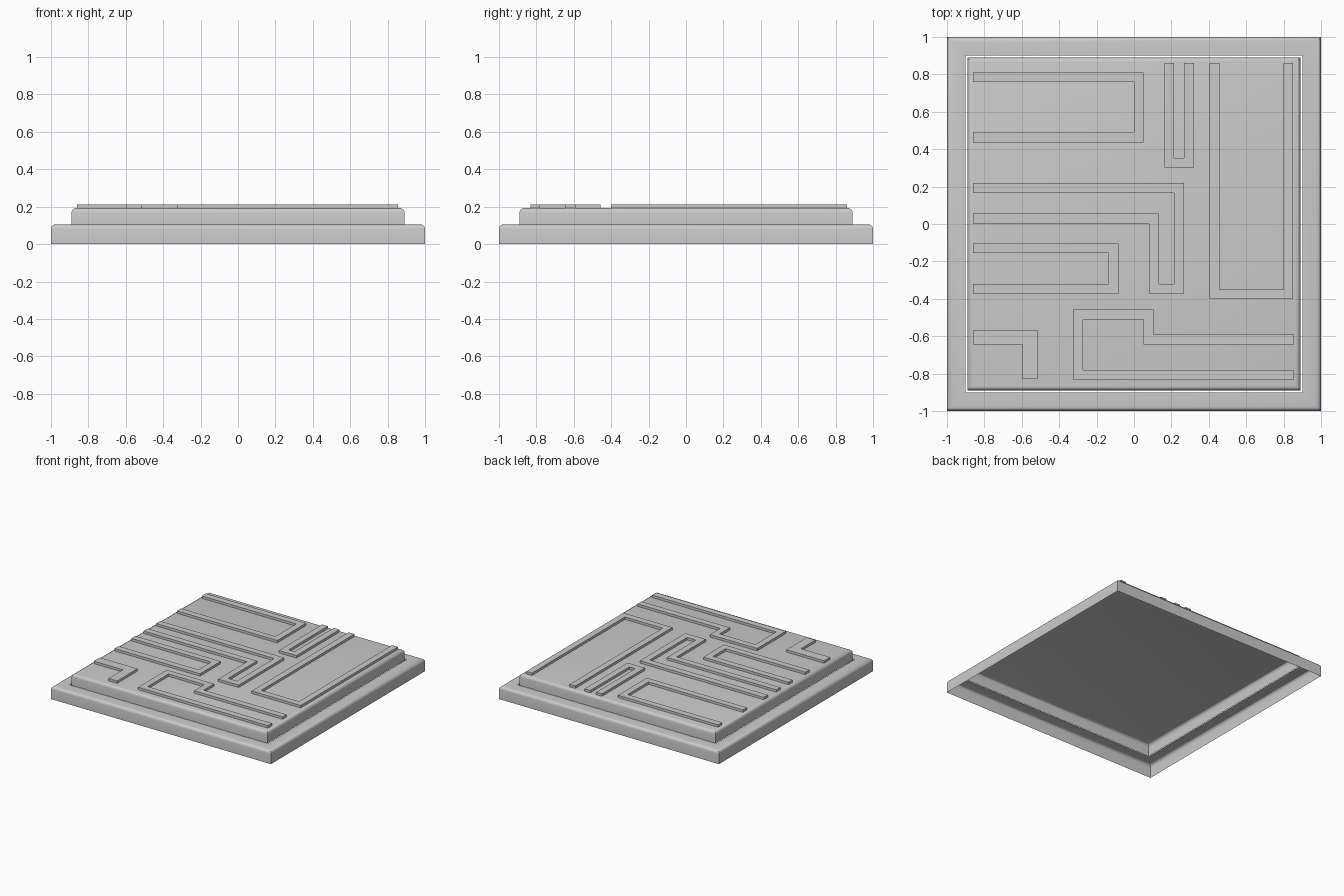
import bpy, math

if "Cube" in bpy.data.objects:
    bpy.data.objects.remove(bpy.data.objects["Cube"])


def make_object(name, verts, faces):
    mesh = bpy.data.meshes.new(name)
    mesh.from_pydata(verts, [], faces)
    mesh.update()
    obj = bpy.data.objects.new(name, mesh)
    bpy.context.collection.objects.link(obj)
    return obj


def square_shell(name, profile, cap):
    """Sweep an (inset radius, height) profile round a square."""
    corners = [(-1, -1), (1, -1), (1, 1), (-1, 1)]
    verts = [(sx * r, sy * r, z) for r, z in profile for sx, sy in corners]
    faces = [(4 * k + i, 4 * k + (i + 1) % 4, 4 * k + 4 + (i + 1) % 4, 4 * k + 4 + i)
             for k in range(len(profile) - 1) for i in range(4)]
    if cap:
        n = len(verts)
        faces.append((n - 4, n - 3, n - 2, n - 1))
    obj = make_object(name, verts, faces)
    bpy.ops.object.select_all(action='DESELECT')
    obj.select_set(True)
    bpy.context.view_layer.objects.active = obj
    bpy.ops.object.shade_smooth_by_angle(angle=math.radians(30))
    return obj


def rounded_edge(half, top, radius, steps=4):
    angles = [math.pi / 2 * i / steps for i in range(steps + 1)]
    return [(half - radius + radius * math.cos(a), top - radius + radius * math.sin(a))
            for a in angles]


def raised_strip(name, path, width, z0, z1):
    """Right-angled flat strip with mitred corners along a centre line."""
    dirs = []
    for (ax, ay), (bx, by) in zip(path, path[1:]):
        d = math.hypot(bx - ax, by - ay)
        dirs.append(((bx - ax) / d, (by - ay) / d))
    left, right = [], []
    for i, (x, y) in enumerate(path):
        normals = {(-round(d[1]), round(d[0])) for d in dirs[max(i - 1, 0):i + 1]}
        ox = sum(n[0] for n in normals) * width / 2
        oy = sum(n[1] for n in normals) * width / 2
        left.append((x + ox, y + oy))
        right.append((x - ox, y - oy))
    n = len(path)
    loop = right + left[::-1]
    m = len(loop)
    verts = [(x, y, z) for z in (z0, z1) for x, y in loop]
    faces = [(i, (i + 1) % m, m + (i + 1) % m, m + i) for i in range(m)]
    faces += [(m + i, m + i + 1, m + m - 2 - i, m + m - 1 - i) for i in range(n - 1)]
    return make_object(name, verts, faces)


# Lower rim, open underneath, with a narrow gap round the raised panel
square_shell("base_rim", [(1, 0)] + rounded_edge(1, 0.105, 0.025) + [(0.9, 0.105)], False)

# Raised centre panel
square_shell("top_panel", [(0.89, 0.1)] + rounded_edge(0.89, 0.193, 0.025), True)

# Raised maze-like strips
strips = [
    (0.052, [(-.86, .785), (.025, .785), (.025, .463), (-.86, .463)]),
    (0.052, [(.188, .86), (.188, .327), (.294, .327), (.294, .86)]),
    (0.052, [(.43, .86), (.43, -.375), (.825, -.375), (.825, .86)]),
    (0.053, [(-.86, .192), (.24, .192), (.24, -.346), (.107, -.346), (.107, .03), (-.86, .03)]),
    (0.052, [(-.86, -.13), (-.11, -.13), (-.11, -.347), (-.86, -.347)]),
    (0.078, [(-.86, -.605), (-.556, -.605), (-.556, -.83)]),
    (0.052, [(.855, -.617), (.077, -.617), (.077, -.484), (-.3, -.484), (-.3, -.806), (.855, -.806)]),
]
for i, (width, path) in enumerate(strips, 1):
    raised_strip(f"raised_strip_{i}", path, width, 0.193, 0.213)
